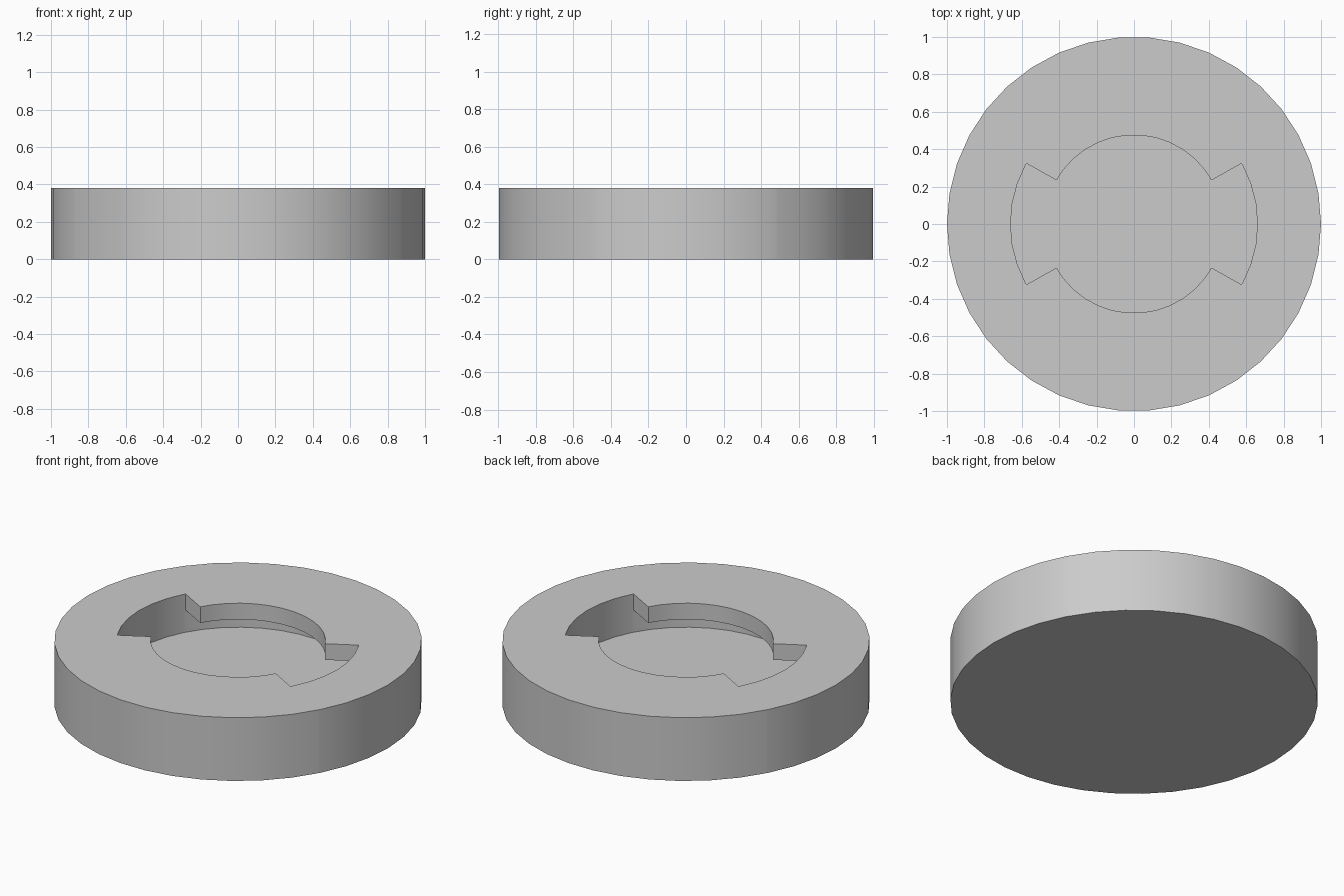
import bpy
import bmesh
from math import cos, sin, pi, radians

cube = bpy.data.objects.get("Cube")
if cube:
    bpy.data.objects.remove(cube, do_unlink=True)

SIDES = 38
STEP = 2 * pi / SIDES
HEIGHT, LIP_Z, FLOOR_Z = 0.38, 0.283, 0.15
OUTER, CHAMBER, HOLE = 1.0, 0.66, 0.476
SLOT = radians(29.4)          # half width of each entry slot

# One flat grey
grey = bpy.data.materials.new("plain grey")
grey.use_nodes = True
grey.diffuse_color = (0.6, 0.6, 0.6, 1)
grey.node_tree.nodes["Principled BSDF"].inputs["Base Color"].default_value = (0.6, 0.6, 0.6, 1)


def on_polygon(radius, angle):
    """Radius at an angle along a regular polygon's straight side."""
    return radius * cos(STEP / 2) / cos(angle % STEP - STEP / 2)


# Stations round the ring: (angle, opening radius), doubled at the slot corners
def in_slot(angle):
    return abs(cos(angle)) > cos(SLOT)


stations = [(i * STEP, 0, CHAMBER if in_slot(i * STEP) else HOLE) for i in range(SIDES)]
for centre in (0, pi):
    start, end = (centre - SLOT) % (2 * pi), centre + SLOT
    stations += [(start, 0, HOLE), (start, 1, CHAMBER),
                 (end, 0, CHAMBER), (end, 1, HOLE)]
stations.sort()

bm = bmesh.new()
known = {}


def vert(radius, angle, z):
    r = on_polygon(radius, angle)
    co = (r * cos(angle), r * sin(angle), z)
    key = tuple(round(c, 5) for c in co)
    if key not in known:
        known[key] = bm.verts.new(co)
    return known[key]


# Section from the base, over the rim and lip, down to the chamber floor
rings = []
for angle, _, opening in stations:
    section = [(OUTER, 0), (OUTER, HEIGHT), (CHAMBER, HEIGHT), (opening, HEIGHT),
               (opening, LIP_Z), (CHAMBER, LIP_Z), (CHAMBER, FLOOR_Z)]
    rings.append([vert(r, angle, z) for r, z in section])

for a, b in zip(rings, rings[1:] + rings[:1]):
    for k in range(len(a) - 1):
        corners = list(dict.fromkeys((a[k], b[k], b[k + 1], a[k + 1])))
        if len(corners) > 2 and not bm.faces.get(corners):
            bm.faces.new(corners)

# Underside and chamber floor
for k in (0, -1):
    bm.faces.new(list(dict.fromkeys(ring[k] for ring in rings)))

bmesh.ops.recalc_face_normals(bm, faces=bm.faces[:])
mesh = bpy.data.meshes.new("twist_lock_socket")
bm.to_mesh(mesh)
bm.free()
mesh.materials.append(grey)

socket = bpy.data.objects.new("twist_lock_socket", mesh)
bpy.context.collection.objects.link(socket)
bpy.ops.object.select_all(action="DESELECT")
socket.select_set(True)
bpy.context.view_layer.objects.active = socket
bpy.ops.object.shade_smooth_by_angle(angle=radians(30))
